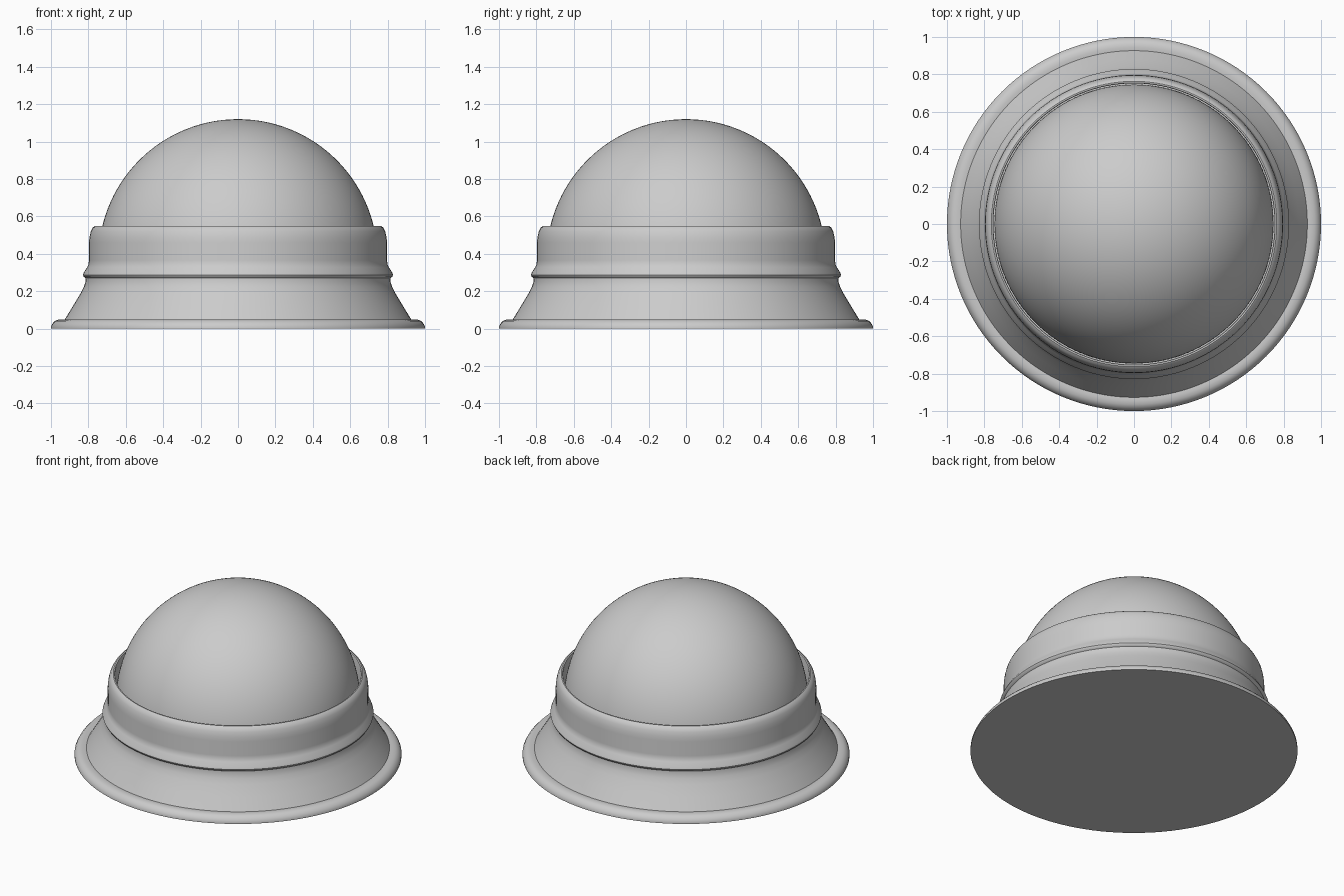
import bpy, math

if "Cube" in bpy.data.objects:
    bpy.data.objects.remove(bpy.data.objects["Cube"])

SEGMENTS = 128


def lathe(name, profile):
    """Spin a (radius, height) profile around the z axis; radius 0 makes a pole."""
    verts, rings, faces = [], [], []
    for r, z in profile:
        start = len(verts)
        if r == 0:
            verts.append((0, 0, z))
            rings.append([start] * SEGMENTS)
        else:
            for i in range(SEGMENTS):
                a = 2 * math.pi * i / SEGMENTS
                verts.append((r * math.cos(a), r * math.sin(a), z))
            rings.append(list(range(start, start + SEGMENTS)))
    for low, high in zip(rings, rings[1:]):
        for i in range(SEGMENTS):
            j = (i + 1) % SEGMENTS
            faces.append(list(dict.fromkeys((low[i], low[j], high[j], high[i]))))
    mesh = bpy.data.meshes.new(name)
    mesh.from_pydata(verts, [], faces)
    obj = bpy.data.objects.new(name, mesh)
    bpy.context.collection.objects.link(obj)
    bpy.ops.object.select_all(action='DESELECT')
    obj.select_set(True)
    bpy.context.view_layer.objects.active = obj
    bpy.ops.object.shade_smooth_by_angle(angle=math.radians(35))
    return obj


# Base: flat underside, rolled foot, flared skirt, bead, and upright collar
lathe("base_and_collar", [
    (0, 0), (1.0, 0), (1.0, 0.012), (0.992, 0.027), (0.98, 0.04),
    (0.965, 0.047), (0.945, 0.05), (0.927, 0.048),
    (0.88, 0.125), (0.84, 0.192), (0.824, 0.225), (0.816, 0.25), (0.815, 0.27),
    (0.825, 0.277), (0.829, 0.287), (0.824, 0.301), (0.807, 0.328),
    (0.799, 0.345), (0.797, 0.365), (0.797, 0.46), (0.794, 0.49),
    (0.787, 0.52), (0.776, 0.541), (0.763, 0.55), (0.755, 0.549),
    (0.752, 0.54), (0.752, 0.36), (0, 0.36),
])

# Dome: spherical cap seated inside the collar
R, CENTRE = 0.746, 0.374
dome = [(R * math.cos(t), CENTRE + R * math.sin(t))
        for t in (math.pi / 2 * i / 40 for i in range(40))]
lathe("dome", [(0, CENTRE)] + dome + [(0, CENTRE + R)])
